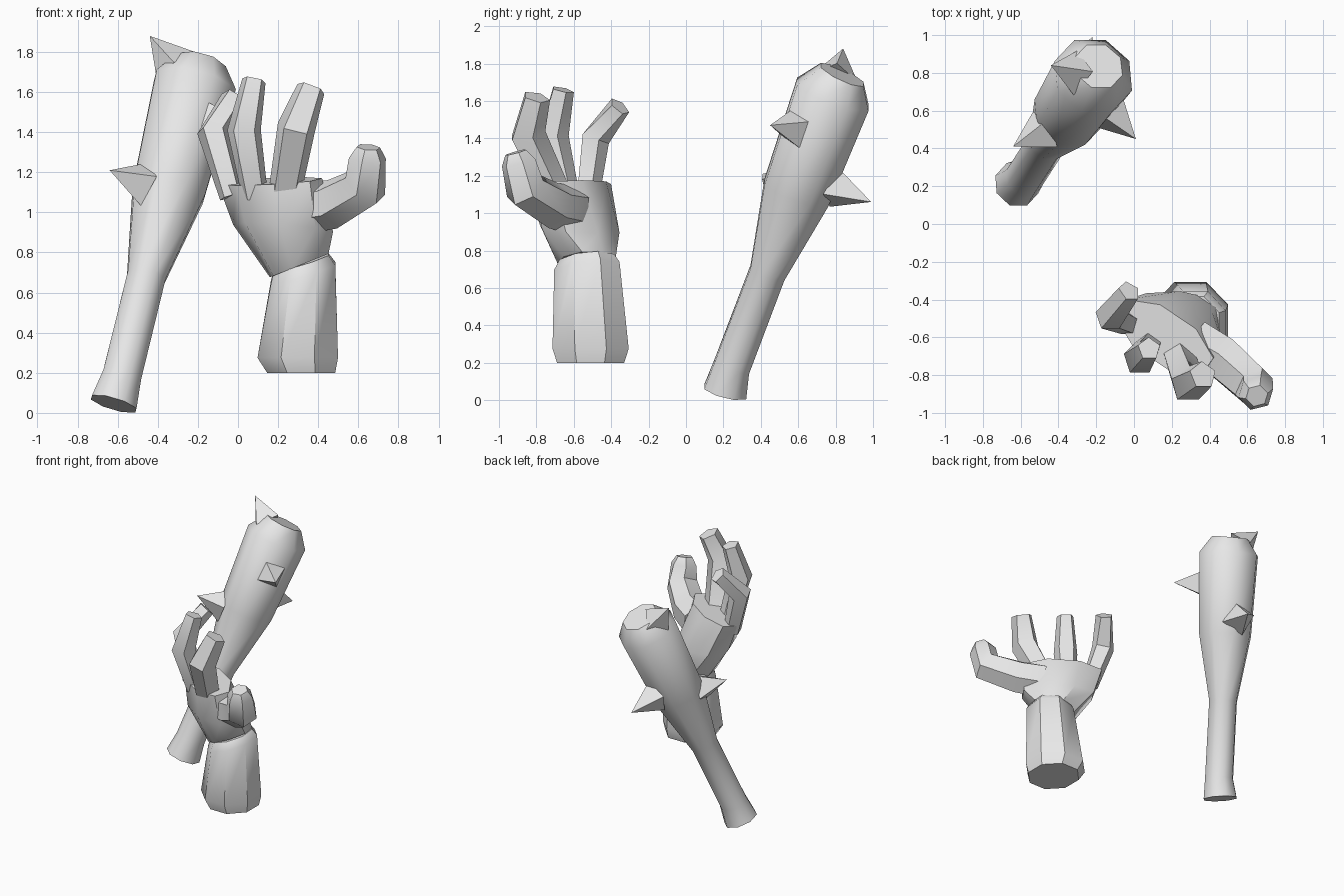
import bpy, bmesh, math
from mathutils import Vector

if "Cube" in bpy.data.objects:
    bpy.data.objects.remove(bpy.data.objects["Cube"])

grey = bpy.data.materials.new("light_grey")
grey.diffuse_color = (0.8, 0.8, 0.8, 1)
grey.use_nodes = True
grey.node_tree.nodes["Principled BSDF"].inputs["Base Color"].default_value = grey.diffuse_color


def finish(name, bm, angle):
    bmesh.ops.recalc_face_normals(bm, faces=bm.faces)
    mesh = bpy.data.meshes.new(name)
    bm.to_mesh(mesh)
    bm.free()
    obj = bpy.data.objects.new(name, mesh)
    bpy.context.collection.objects.link(obj)
    mesh.materials.append(grey)
    bpy.ops.object.select_all(action='DESELECT')
    obj.select_set(True)
    bpy.context.view_layer.objects.active = obj
    bpy.ops.object.shade_smooth_by_angle(angle=math.radians(angle))
    return obj


def loft(name, rings, angle=40):
    """Skin a list of point rings and cap both ends."""
    bm = bmesh.new()
    loops = [[bm.verts.new(p) for p in ring] for ring in rings]
    n = len(loops[0])
    for a, b in zip(loops, loops[1:]):
        for i in range(n):
            j = (i + 1) % n
            bm.faces.new((a[i], a[j], b[j], b[i]))
    bm.faces.new(loops[0])
    bm.faces.new(loops[-1])
    return finish(name, bm, angle)


def tube(name, stations, sides, ref=(0, -1, 0), angle=40):
    """Loft round sections (x, y, z, radius) at right angles to their path."""
    pts = [Vector(s[:3]) for s in stations]
    rings = []
    for k, s in enumerate(stations):
        t = (pts[min(k + 1, len(pts) - 1)] - pts[max(k - 1, 0)]).normalized()
        u = Vector(ref)
        u = (u - t * u.dot(t)).normalized()
        v = t.cross(u)
        rings.append([pts[k] + s[3] * (math.cos(a) * u + math.sin(a) * v)
                      for a in (math.tau * (i + 0.5) / sides for i in range(sides))])
    return loft(name, rings, angle)


def oval(center, long, short, turn=0, slope=(0, 0), sides=8):
    """Oval ring turned about z, with its height sloping along x and y."""
    c, ring = Vector(center), []
    for i in range(sides):
        a = math.tau * (i + 0.5) / sides
        p, q = long * math.cos(a) * 1.05, short * math.sin(a) * 1.05
        x = p * math.cos(turn) - q * math.sin(turn)
        y = p * math.sin(turn) + q * math.cos(turn)
        ring.append(c + Vector((x, y, slope[0] * x + slope[1] * y)))
    return ring


def spike(name, base, tip, radius):
    """Four-sided pyramid pointing from base to tip."""
    base, tip = Vector(base), Vector(tip)
    t = (tip - base).normalized()
    u = Vector((0, 0, 1)) if abs(t.z) < 0.7 else Vector((0.4, 1, 0))
    u = (u - t * u.dot(t)).normalized()
    v = t.cross(u)
    bm = bmesh.new()
    apex = bm.verts.new(tip)
    corners = [bm.verts.new(base + radius * (math.cos(a) * u + math.sin(a) * v))
               for a in (math.pi / 2 * i + 0.35 for i in range(4))]
    for i in range(4):
        bm.faces.new((corners[i], corners[(i + 1) % 4], apex))
    bm.faces.new(corners)
    finish(name, bm, 20)


# Club with a flared grip end and a blunt head
tube("club", [(-0.62, 0.21, 0.045, 0.125), (-0.58, 0.245, 0.18, 0.105),
              (-0.457, 0.435, 0.68, 0.104), (-0.345, 0.59, 1.11, 0.195),
              (-0.215, 0.785, 1.635, 0.22), (-0.187, 0.835, 1.74, 0.135)],
     8, angle=50)

# Club spikes
spike("spike_top", (-0.31, 0.80, 1.725), (-0.44, 0.84, 1.88), 0.12)
spike("spike_left", (-0.47, 0.50, 1.14), (-0.64, 0.41, 1.21), 0.12)
spike("spike_right", (-0.14, 0.60, 1.45), (0.01, 0.45, 1.47), 0.12)
spike("spike_back", (-0.30, 0.79, 1.14), (-0.22, 0.99, 1.06), 0.12)

# Forearm cuff with a bevelled lower edge and a sloping top
loft("forearm", [oval((0.315, -0.51, 0.20), 0.175, 0.185),
                 oval((0.298, -0.51, 0.275), 0.207, 0.21),
                 oval((0.325, -0.53, 0.70), 0.165, 0.18, 0, (0.28, 0.12)),
                 oval((0.315, -0.53, 0.75), 0.14, 0.15, 0, (0.3, 0.1))])

# Palm widening from the wrist to the knuckle rim
turn = math.atan2(-0.56, 0.83)
loft("palm", [oval((0.305, -0.53, 0.735), 0.14, 0.15, turn, (0.4, 0)),
              oval((0.225, -0.57, 0.92), 0.255, 0.195, turn, (-0.1, -0.1)),
              oval((0.16, -0.60, 1.155), 0.285, 0.135, turn, (0.1, 0.1))], 45)

# Bent fingers
fingers = {
    "little_finger": [(-0.03, -0.53, 1.08, 0.065), (-0.125, -0.49, 1.40, 0.082),
                      (-0.025, -0.355, 1.57, 0.062)],
    "middle_finger": [(0.085, -0.635, 1.08, 0.068), (0.03, -0.715, 1.41, 0.088),
                      (0.08, -0.66, 1.66, 0.062)],
    "index_finger": [(0.23, -0.69, 1.08, 0.085), (0.29, -0.85, 1.42, 0.10),
                     (0.365, -0.80, 1.62, 0.075)],
}
for name, path in fingers.items():
    tube(name, path, 5, angle=35)

# Thumb reaching outward, then bending up
tube("thumb", [(0.32, -0.62, 1.02, 0.13), (0.47, -0.71, 1.04, 0.125),
               (0.635, -0.86, 1.13, 0.115), (0.645, -0.895, 1.27, 0.095),
               (0.65, -0.91, 1.325, 0.06)], 6, ref=(0.7, 0.7, 0), angle=50)
